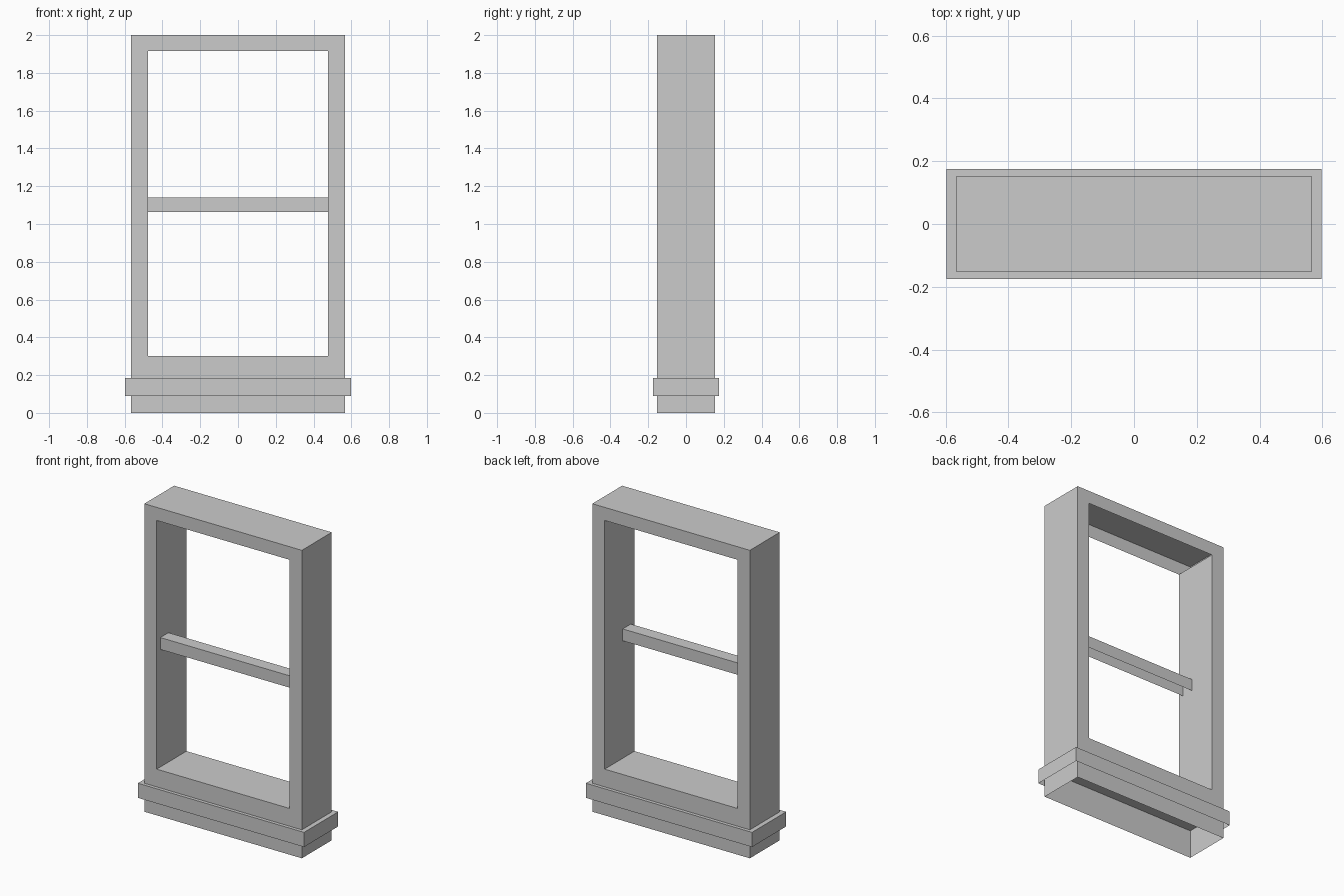
import bpy, bmesh
from mathutils import Matrix, Vector

if "Cube" in bpy.data.objects:
    bpy.data.objects.remove(bpy.data.objects["Cube"])


def add_object(name, bm):
    mesh = bpy.data.meshes.new(name)
    bm.to_mesh(mesh)
    bm.free()
    obj = bpy.data.objects.new(name, mesh)
    bpy.context.collection.objects.link(obj)
    return obj


def rect(x, z0, z1):
    return [(-x, z0), (x, z0), (x, z1), (-x, z1)]


def hollow_box(name, lo, hi, open_ends=False):
    """Box shell with no underside, and optionally no x ends."""
    lo, hi = Vector(lo), Vector(hi)
    bm = bmesh.new()
    bmesh.ops.create_cube(bm, size=1, matrix=Matrix.Translation((lo + hi) / 2)
                          @ Matrix.Diagonal((*(hi - lo), 1)))
    bm.normal_update()
    drop = [f for f in bm.faces
            if f.normal.z < -0.5 or (open_ends and abs(f.normal.x) > 0.5)]
    bmesh.ops.delete(bm, geom=drop, context='FACES')
    return add_object(name, bm)


def hollow_frame(name, outer, inner, y):
    """Frame shell around an opening; downward-facing sides are left open."""
    bm = bmesh.new()

    def loop(points, depth):
        return [bm.verts.new((px, depth, pz)) for px, pz in points]

    fo, fi = loop(outer, -y), loop(inner, -y)
    bo, bi = loop(outer, y), loop(inner, y)
    for i in range(4):
        j = (i + 1) % 4
        bm.faces.new((fo[i], fo[j], fi[j], fi[i]))
        bm.faces.new((bo[j], bo[i], bi[i], bi[j]))
        if i != 0:  # no base
            bm.faces.new((fo[i], bo[i], bo[j], fo[j]))
        if i != 2:  # no soffit
            bm.faces.new((fi[i], fi[j], bi[j], bi[i]))
    return add_object(name, bm)


# Outer window frame with its opening
hollow_frame("window_frame", rect(0.566, 0, 2), rect(0.477, 0.30, 1.915), 0.153)

# Projecting sill band around the base
hollow_box("sill", (-0.597, -0.175, 0.09), (0.597, 0.175, 0.185))

# Meeting rail across the opening, set toward the front
hollow_box("middle_rail", (-0.477, -0.115, 1.063), (0.477, -0.032, 1.14), open_ends=True)
